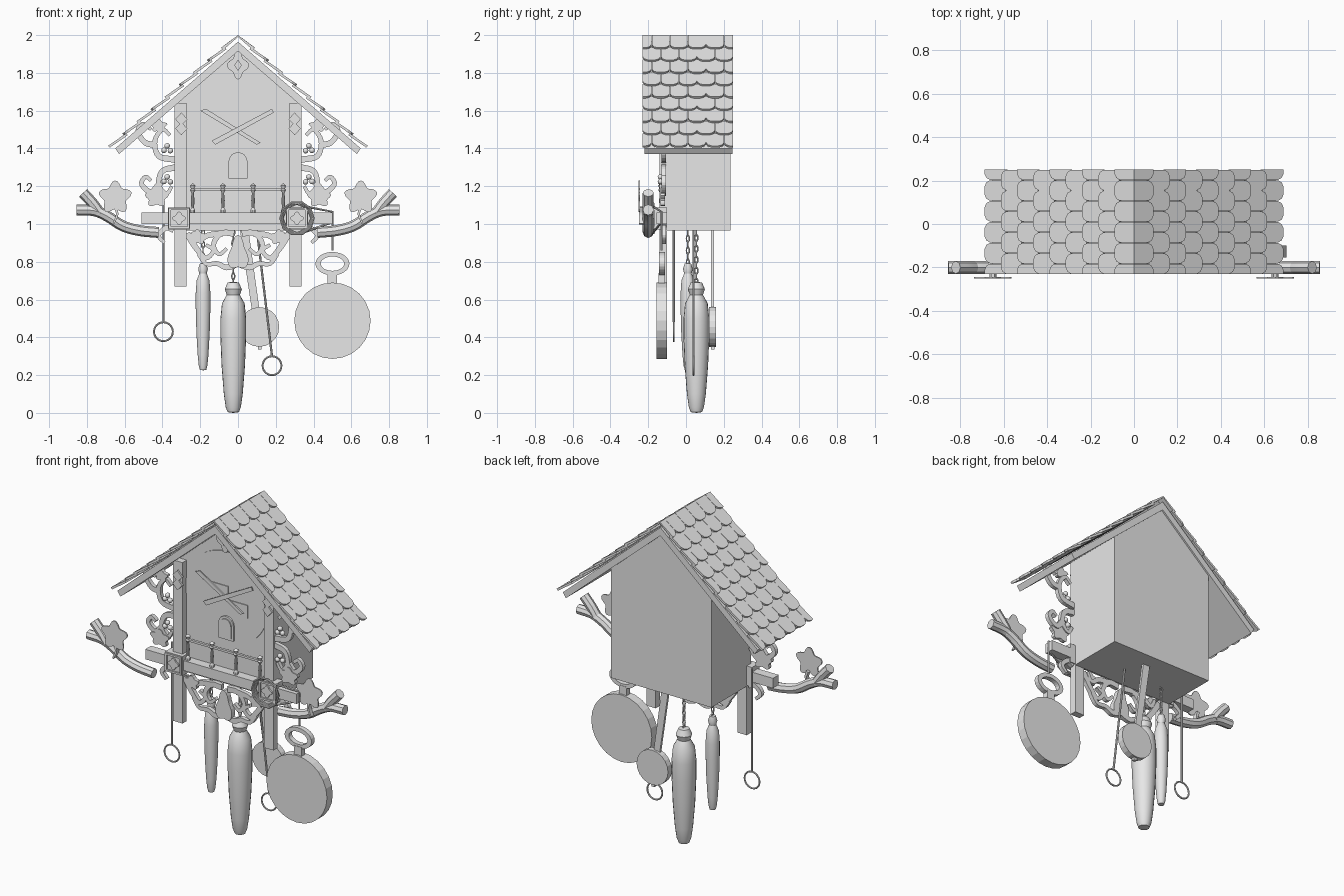
import bpy, bmesh, math
from mathutils import Vector

old = bpy.data.objects.get("Cube")
if old:
    bpy.data.objects.remove(old, do_unlink=True)

GREY = (0.8, 0.8, 0.8, 1)
mat = bpy.data.materials.new("plain grey")
mat.use_nodes = True
mat.diffuse_color = GREY
mat.node_tree.nodes["Principled BSDF"].inputs["Base Color"].default_value = GREY


def finish(name, mesh, smooth=False):
    obj = bpy.data.objects.new(name, mesh)
    bpy.context.collection.objects.link(obj)
    mesh.materials.clear()
    mesh.materials.append(mat)
    if smooth:
        bpy.ops.object.select_all(action='DESELECT')
        obj.select_set(True)
        bpy.context.view_layer.objects.active = obj
        bpy.ops.object.shade_smooth_by_angle()
    return obj


def from_bmesh(name, bm, smooth=False):
    bmesh.ops.recalc_face_normals(bm, faces=bm.faces[:])
    mesh = bpy.data.meshes.new(name)
    bm.to_mesh(mesh)
    bm.free()
    return finish(name, mesh, smooth)


def flat(name, polys, y0, y1):
    """Extrude x-z polygons from y0 to y1."""
    bm = bmesh.new()
    for poly in polys:
        bm.faces.new([bm.verts.new((x, y0, z)) for x, z in poly])
    bmesh.ops.remove_doubles(bm, verts=bm.verts[:], dist=1e-5)
    out = bmesh.ops.extrude_face_region(bm, geom=bm.faces[:])["geom"]
    moved = [v for v in out if isinstance(v, bmesh.types.BMVert)]
    bmesh.ops.translate(bm, verts=moved, vec=(0, y1 - y0, 0))
    return from_bmesh(name, bm)


def rect(x0, x1, z0, z1):
    return [(x0, z0), (x1, z0), (x1, z1), (x0, z1)]


def oval(x, z, rx, rz=None, n=24, lobes=0):
    pts = []
    for i in range(n):
        a = math.tau * i / n
        k = 1 + 0.2 * math.cos(lobes * (a - math.pi / 2)) if lobes else 1
        pts.append((x + rx * k * math.cos(a), z + (rz or rx) * k * math.sin(a)))
    return pts


def hoop(outer, inner):
    n = len(outer)
    return [[outer[i], outer[(i + 1) % n], inner[(i + 1) % n], inner[i]] for i in range(n)]


def smooth_path(pts, steps=5):
    """Catmull-Rom curve through the points."""
    p = [Vector(q) for q in pts]
    p = [2 * p[0] - p[1]] + p + [2 * p[-1] - p[-2]]
    out = []
    for a, b, c, d in zip(p, p[1:], p[2:], p[3:]):
        for k in range(steps):
            t = k / steps
            out.append(0.5 * (2 * b + (c - a) * t + (2 * a - 5 * b + 4 * c - d) * t * t
                              + (3 * b - a - 3 * c + d) * t ** 3))
    return out + [p[-2]]


def ribbon(pts, width, s=1):
    """Quads of a tapering scroll, mirrored when s is -1."""
    path = smooth_path(pts)
    sides = []
    for i, p in enumerate(path):
        d = path[min(i + 1, len(path) - 1)] - path[max(i - 1, 0)]
        n = Vector((-d.y, d.x)).normalized() * width * (1 - 0.5 * i / len(path)) / 2
        sides.append(((s * (p + n).x, (p + n).y), (s * (p - n).x, (p - n).y)))
    return [[a[0], b[0], b[1], a[1]] for a, b in zip(sides, sides[1:])]


def tube(name, paths, r, closed=False):
    curve = bpy.data.curves.new(name, 'CURVE')
    curve.dimensions = '3D'
    curve.bevel_depth = r
    curve.bevel_resolution = 2
    curve.use_fill_caps = True
    for pts in paths:
        sp = curve.splines.new('POLY')
        sp.points.add(len(pts) - 1)
        for point, co in zip(sp.points, pts):
            point.co = (*co, 1)
        sp.use_cyclic_u = closed
    tmp = bpy.data.objects.new(name, curve)
    bpy.context.collection.objects.link(tmp)
    graph = bpy.context.evaluated_depsgraph_get()
    mesh = bpy.data.meshes.new_from_object(tmp.evaluated_get(graph))
    bpy.data.objects.remove(tmp, do_unlink=True)
    return finish(name, mesh, True)


def lathe(name, profile, x, y, n=20):
    bm = bmesh.new()
    vs = [bm.verts.new((x + r, y, z)) for r, z in profile]
    es = [bm.edges.new(e) for e in zip(vs, vs[1:])]
    bmesh.ops.spin(bm, geom=vs + es, cent=(x, y, 0), axis=(0, 0, 1), angle=math.tau, steps=n)
    bmesh.ops.remove_doubles(bm, verts=bm.verts[:], dist=1e-4)
    return from_bmesh(name, bm, True)


def chain(name, x, y, z0, z1):
    n = round((z1 - z0) / 0.03)
    links = []
    for i in range(n):
        z = z0 + (z1 - z0) * (i + 0.5) / n
        loop = oval(0, z, 0.008, 0.019, 10)
        links.append([(x + a, y, b) if i % 2 else (x, y + a, b) for a, b in loop])
    tube(name, links, 0.0035, True)


# House body
SLOPE = math.radians(41)
C, S = math.cos(SLOPE), math.sin(SLOPE)
HALF, GABLE = 0.335, 1.92
wall_top = GABLE - HALF * S / C
flat("house_body", [[(-HALF, .965), (HALF, .965), (HALF, wall_top), (0, GABLE), (-HALF, wall_top)]],
     -.1, .235)

# Roof slab and rounded shingles
RIDGE, ROWS, STEP, PITCH = 1.965, 9, 0.099, 0.096
FRONT, BACK = -.23, .25
edge = .65
drop = edge * S / C
flat("roof_boards", [[(0, RIDGE), (edge, RIDGE - drop), (edge - .02, RIDGE - drop - .03), (0, RIDGE - .05),
                      (.02 - edge, RIDGE - drop - .03), (-edge, RIDGE - drop)]], FRONT + .01, BACK - .005)
bm = bmesh.new()
for s in (-1, 1):
    for row in range(ROWS):
        for col in range(6):
            yc = FRONT + PITCH * (col + 0.5 * (row % 2))
            u0, u1, h = row * STEP - .022, (row + 1) * STEP - .005, PITCH / 2 - .001
            outline = [(-h, u0), (h, u0), (h, u1 - .03), (.8 * h, u1 - .01), (.4 * h, u1),
                       (-.4 * h, u1), (-.8 * h, u1 - .01), (-h, u1 - .03)]
            if yc - h >= BACK - .002 or yc + h <= FRONT:
                continue
            layers = []
            for lift in (0, .013):
                ring = []
                for dy, u in outline:
                    n = .003 + lift + .013 * (u - u0) / (u1 - u0)
                    y = min(max(yc + dy, FRONT), BACK)
                    ring.append(bm.verts.new((s * max(u * C + n * S, 0), y, RIDGE - u * S + n * C)))
                layers.append(ring)
            bm.faces.new(layers[0])
            bm.faces.new(layers[1])
            for i in range(8):
                j = (i + 1) % 8
                bm.faces.new((layers[0][i], layers[0][j], layers[1][j], layers[1][i]))
bmesh.ops.dissolve_degenerate(bm, dist=1e-5, edges=bm.edges[:])
top = max(v.co.z for v in bm.verts)
bmesh.ops.translate(bm, verts=bm.verts[:], vec=(0, 0, min(2 - top, .02)))
from_bmesh("roof_shingles", bm)

# Clock face, hands and little door
flat("clock_face", [oval(0, 1.49, .275, n=40)], -.106, -.1)
flat("face_plates", [rect(-.155, .01, 1.47, 1.56), rect(-.07, .07, 1.4, 1.48),
                     rect(.07, .14, 1.4, 1.48)], -.111, -.105)
flat("hour_hand", [[(-.2, 1.6), (-.17, 1.61), (.12, 1.43), (.1, 1.42)]], -.123, -.115)
flat("minute_hand", [[(.18, 1.61), (.19, 1.59), (-.12, 1.42), (-.14, 1.44)]], -.132, -.124)
arch = [(-.05, 1.24), (.05, 1.24)] + [(.05 * math.cos(math.pi * i / 8), 1.33 + .05 * math.sin(math.pi * i / 8))
                                      for i in range(9)]
flat("little_door", [arch], -.116, -.1)
flat("door_panel", [[(x * .75, 1.31 + (z - 1.31) * .8) for x, z in arch]], -.122, -.115)
flat("gable_ornament", [oval(0, 1.84, .048, .062, 32, 4)], -.125, -.1)
flat("gable_boss", [oval(0, 1.84, .02, .03, 4)], -.135, -.12)

# Posts, beam, rosettes and balcony
flat("front_posts", [rect(s * .272, s * .335, .67, 1.64) for s in (-1, 1)], -.14, -.1)
flat("post_diamonds", [oval(s * .3, 1.53 + d, .032, .035, 4) for s in (-1, 1) for d in (-.025, .025)],
     -.15, -.135)
flat("balcony_beam", [rect(-.51, .5, 1, 1.06)], -.155, -.1)
for s, side in ((-1, "right"), (1, "left")):
    x, z = s * .312, 1.03
    flat(side + "_rosette_block", [rect(x - .058, x + .058, z - .058, z + .058)], -.165, -.1)
    flat(side + "_rosette_frame", hoop(rect(x - .055, x + .055, z - .055, z + .055),
                                       rect(x - .044, x + .044, z - .044, z + .044)), -.174, -.16)
    flat(side + "_rosette_flower", [oval(x, z, .03, n=32, lobes=4)], -.174, -.16)
flat("balcony_rail", [rect(-.25, .25, 1.175, 1.188)], -.14, -.125)
baluster = [(0, 0), (.013, 0), (.013, .02), (.007, .03), (.01, .07), (.006, .11),
            (.015, .125), (.009, .133), (.015, .148), (0, .162)]
for i in range(4):
    lathe(f"baluster_{i + 1}", [(r, 1.055 + h) for r, h in baluster], .16 * (i - 1.5), -.133, 10)

# Carved scrollwork beside the posts and below the beam
scrolls = [[(.33, 1.34), (.42, 1.36), (.44, 1.44), (.4, 1.5), (.36, 1.47)],
           [(.43, 1.42), (.49, 1.43), (.53, 1.49), (.5, 1.53), (.46, 1.5)],
           [(.33, 1.3), (.4, 1.28), (.42, 1.21), (.38, 1.16), (.35, 1.2)],
           [(.41, 1.22), (.46, 1.17), (.51, 1.21), (.49, 1.25), (.46, 1.23)],
           [(.02, .95), (.09, .95), (.13, .89), (.1, .84), (.06, .87)],
           [(.27, .95), (.22, .87), (.17, .82), (.13, .86), (.17, .89)],
           [(.0, .79), (.06, .77), (.11, .79), (.17, .79), (.21, .84)],
           [(.08, .95), (.16, .94), (.21, .91), (.24, .96)],
           [(.34, .97), (.38, .98), (.42, .94), (.39, .9)]]
for s, side in ((-1, "right"), (1, "left")):
    flat(side + "_scrollwork", [q for p in scrolls for q in ribbon(p, .034, s)], -.13, -.106)
    flat(side + "_carved_leaves", [oval(s * x, z, w, h, 30, 5) for x, z, w, h in
                                   ((.42, 1.52, .04, .03), (.43, 1.14, .055, .045), (.215, .93, .04, .035))],
         -.135, -.112)
    bm = bmesh.new()
    for z in (1.4, 1.235):
        for dx, dz in ((0, .014), (-.017, -.012), (.017, -.01)):
            ball = bmesh.ops.create_icosphere(bm, subdivisions=2, radius=.015)
            bmesh.ops.translate(bm, verts=ball["verts"], vec=(s * (.375 + dx), -.135, z + dz))
    from_bmesh(side + "_berries", bm, True)
    # Branch with fork and leaf
    limb = [(.42, -.2, .955), (.52, -.2, .965), (.61, -.2, .99), (.69, -.2, 1.04), (.76, -.2, 1.07), (.855, -.2, 1.075)]
    fork = [(.73, -.2, 1.055), (.77, -.2, 1.11), (.82, -.2, 1.165)]
    tube(side + "_branch", [[(s * p.x, p.y, p.z) for p in smooth_path(q)] for q in (limb, fork)], .029)
    flat(side + "_branch_leaf", [oval(s * .65, 1.14, .075, .075, 40, 5)], -.251, -.243)
    flat(side + "_leaf_stem", [ribbon([(.65, 1.09), (.64, 1.05), (.66, 1)], .016, s)[i] for i in range(10)],
         -.25, -.225)
flat("centre_pendant", [oval(0, .84, .05, .085, 30, 3)], -.138, -.106)

# Cord wound on the left rosette, holding the large disc
loops = [[(x, -.172 - .008 * i, z) for x, z in oval(.312, 1.03, .078 + .005 * i, n=8 + i)] for i in range(3)]
tube("wound_cord", loops, .006, True)
tube("hanging_cord", [[(.37, -.17, 1.09), (.5, -.13, 1.065), (.5, -.13, .86)],
                      [(.36, -.17, .96), (.5, -.13, 1.01)]], .006)
flat("disc_ring", hoop(oval(.5, .79, .09, .062), oval(.5, .79, .062, .038)), -.142, -.112)
flat("disc_neck", [rect(.475, .525, .67, .74)], -.145, -.11)
flat("large_disc", [oval(.5, .488, .202)], -.155, -.1)

# Cone weights on chains
cone = [(0, 0), (.03, .004), (.04, .03), (.05, .1), (.062, .25), (.068, .4), (.068, .5), (.06, .58),
        (.035, .625), (.045, .655), (.03, .69), (0, .695)]
lathe("large_cone_weight", cone, -.025, .055)
lathe("small_cone_weight", [(r * .57, .225 + z * .82) for r, z in cone], -.185, .01)
chain("large_weight_chain", -.025, .055, .68, .97)
chain("small_weight_chain", -.185, .01, .78, .97)

# Pull cords with rings
for name, x0, z0, x1, z1, y in (("right", -.395, 1.1, -.395, .43, -.065), ("left", .1, .97, .18, .25, .04)):
    tube(name + "_pull_cord", [[(x0, y, z0), (x1, y, z1 + .05)]], .006)
    tube(name + "_pull_ring", [[(x, y, z) for x, z in oval(x1, z1, .05)]], .005, True)

# Pendulum
flat("pendulum_rod", [[(.01, .97), (.055, .97), (.12, .5), (.08, .5)]], .132, .147)
flat("pendulum_disc", [oval(.113, .455, .105, n=20)], .122, .16)
flat("pendulum_nut", [rect(.105, .125, .335, .36)], .132, .15)
